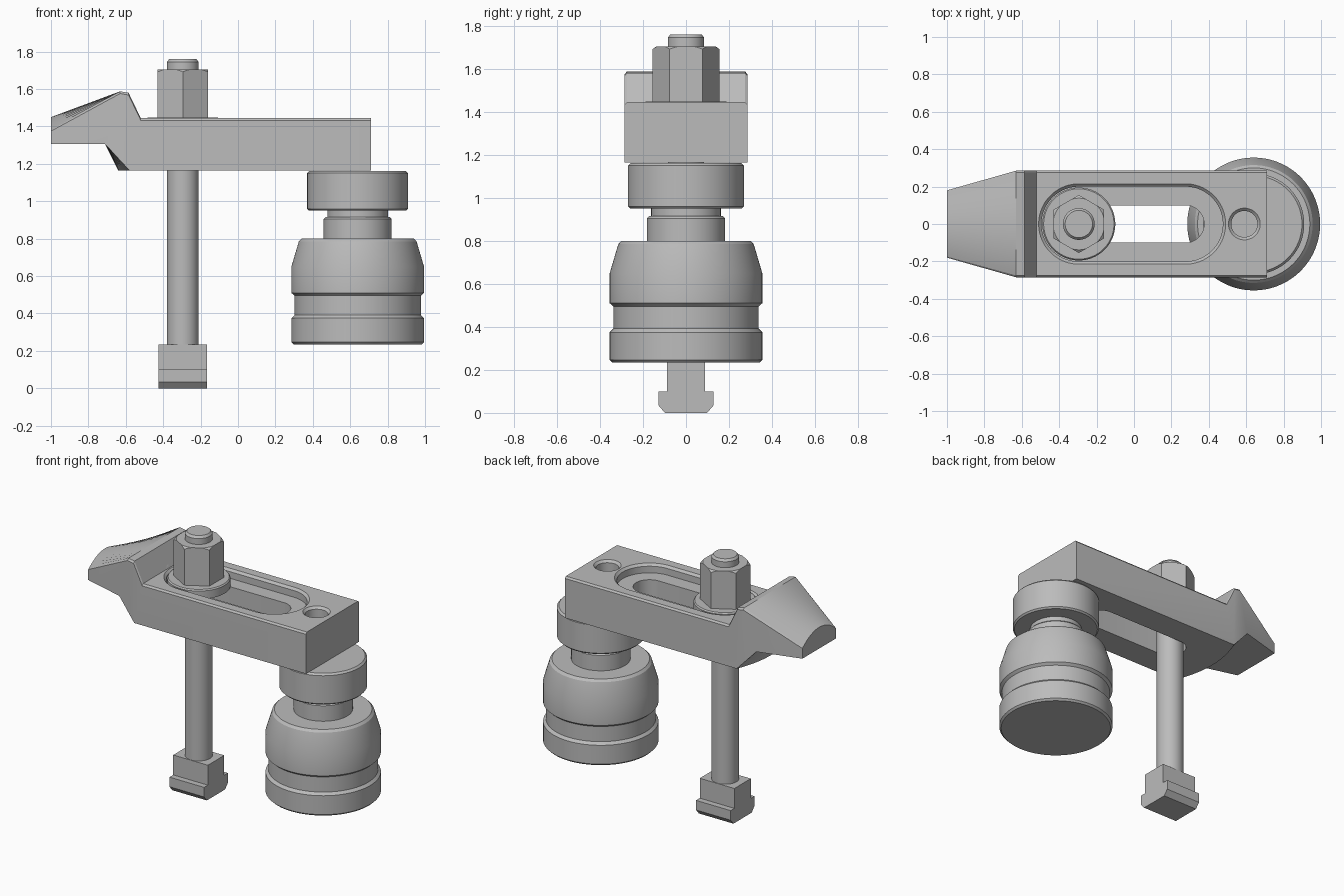
import bpy, bmesh
from math import cos, sin, pi, radians

cube = bpy.data.objects.get("Cube")
if cube:
    bpy.data.objects.remove(cube)

steel = bpy.data.materials.new("plain steel grey")
steel.use_nodes = True
GREY = (0.5, 0.5, 0.5, 1)
steel.diffuse_color = GREY
steel.node_tree.nodes["Principled BSDF"].inputs["Base Color"].default_value = GREY


def finish(name, bm):
    """Turn a bmesh into a named, shaded object."""
    bmesh.ops.recalc_face_normals(bm, faces=bm.faces)
    mesh = bpy.data.meshes.new(name)
    bm.to_mesh(mesh)
    bm.free()
    mesh.materials.append(steel)
    obj = bpy.data.objects.new(name, mesh)
    bpy.context.collection.objects.link(obj)
    shade(obj)
    return obj


def shade(obj):
    bpy.ops.object.select_all(action="DESELECT")
    obj.select_set(True)
    bpy.context.view_layer.objects.active = obj
    bpy.ops.object.shade_smooth_by_angle(angle=radians(25))


def skin(bm, rings):
    """Bridge successive closed rings of vertices with quads."""
    for low, high in zip(rings, rings[1:]):
        for i in range(len(low)):
            j = (i + 1) % len(low)
            bm.faces.new((low[i], low[j], high[j], high[i]))


def turned(name, x, profile, sides=64, length=0, phase=None):
    """Capped stack of (radius, z) rings; length stretches it into a slot."""
    bm = bmesh.new()
    phase = pi / sides if phase is None else phase
    rings = []
    for r, z in profile:
        ring = []
        for i in range(sides):
            a = phase + 2 * pi * i / sides
            shift = length / 2 if cos(a) > 0 else -length / 2
            ring.append(bm.verts.new((x + shift + r * cos(a), r * sin(a), z)))
        rings.append(ring)
    skin(bm, rings)
    bm.faces.new(rings[0])
    bm.faces.new(rings[-1])
    return finish(name, bm)


def carve(obj, cutters, operation="DIFFERENCE"):
    """Apply booleans and delete the cutters."""
    for cutter in cutters:
        cutter.hide_render = True
        mod = obj.modifiers.new("cut", "BOOLEAN")
        mod.operation = operation
        mod.solver = "EXACT"
        mod.object = cutter
    graph = bpy.context.evaluated_depsgraph_get()
    graph.update()
    obj_mesh = bpy.data.meshes.new_from_object(obj.evaluated_get(graph))
    obj.modifiers.clear()
    obj.data = obj_mesh
    for cutter in cutters:
        bpy.data.objects.remove(cutter)
    shade(obj)


# Clamp bar: lengthwise outline swept across the width, with a tapered crowned nose
TOP, BOTTOM, HALF = 1.445, 1.165, 0.285
bm = bmesh.new()
stations = [-1, -0.965] + [i / 8 for i in range(-7, 8)] + [0.965, 1]
rings = []
for t in stations:
    drop = 0.012 if abs(t) == 1 else 0
    outline = [
        (-1, 0.18, 1.305), (-0.71, 0.26, 1.305),
        (-0.64 + 0.06 * t * t, HALF, BOTTOM), (0.71, HALF, BOTTOM),
        (0.71, HALF, TOP - drop), (-0.52, HALF, TOP - drop),
        (-0.585, HALF, 1.58 - drop), (-0.63, HALF, 1.588 - drop),
        (-1, 0.18, 1.45 - 0.075 * t * t),
    ]
    rings.append([bm.verts.new((x, w * t, z)) for x, w, z in outline])
skin(bm, rings)
for end in (rings[0], rings[-1]):
    for patch in ((0, 1, 7, 8), (1, 2, 7), (2, 3, 4, 5, 6, 7)):
        bm.faces.new([end[i] for i in patch])
clamp_bar = finish("clamp_bar", bm)

# Stepped slot and round hole through the bar
BOLT_X = -0.295
SLOT = 0.57
slot_x = BOLT_X + SLOT / 2
FLOOR = 1.385
recess = turned("recess_cutter", slot_x,
                [(0.2, FLOOR), (0.2, 1.43), (0.235, 1.465)], length=SLOT)
carve(clamp_bar, [recess])
slot = turned("slot_cutter", slot_x, [(0.1, 1.1), (0.1, 1.5)], length=SLOT)
carve(clamp_bar, [slot])
hole = turned("hole_cutter", 0.59,
              [(0.07, 1.1), (0.07, 1.43), (0.105, 1.465)], sides=48)
carve(clamp_bar, [hole])

# Stud, washer and hexagon nut
turned("stud", BOLT_X, [(0.085, 0.22), (0.085, 1.745), (0.073, 1.76)], sides=48)
turned("washer", BOLT_X, [(0.195, FLOOR), (0.195, 1.44), (0.188, 1.448)])
hex_nut = turned("hex_nut", BOLT_X, [(0.155, 1.446), (0.155, 1.705)],
                 sides=6, phase=pi / 2)
nut_chamfer = turned("nut_chamfer", BOLT_X,
                     [(0.17, 1.4), (0.17, 1.68), (0.138, 1.705), (0.138, 1.75)])
carve(hex_nut, [nut_chamfer], "INTERSECT")

# T-slot foot: mirrored cross-section pushed along the bar direction
bm = bmesh.new()
half = [(0.098, 0), (0.128, 0.035), (0.128, 0.1), (0.088, 0.1), (0.088, 0.235)]
section = half + [(-y, z) for y, z in reversed(half)]
rings = [[bm.verts.new((BOLT_X + s * 0.13, y, z)) for y, z in section]
         for s in (-1, 1)]
skin(bm, rings)
for ring in rings:
    bm.faces.new(ring)
finish("t_slot_foot", bm)

# Adjustable support: grooved body, stepped neck and round pad
JACK_X = 0.64
turned("support_body", JACK_X, [
    (0.343, 0.235), (0.355, 0.247), (0.355, 0.375), (0.338, 0.392),
    (0.338, 0.495), (0.355, 0.51), (0.355, 0.65), (0.315, 0.785), (0.3, 0.8)],
    sides=96)
turned("support_neck", JACK_X, [
    (0.182, 0.79), (0.182, 0.905), (0.172, 0.915), (0.162, 0.915), (0.162, 0.97)])
turned("support_pad", JACK_X, [
    (0.26, 0.95), (0.27, 0.96), (0.27, 1.15), (0.258, 1.162)], sides=96)
